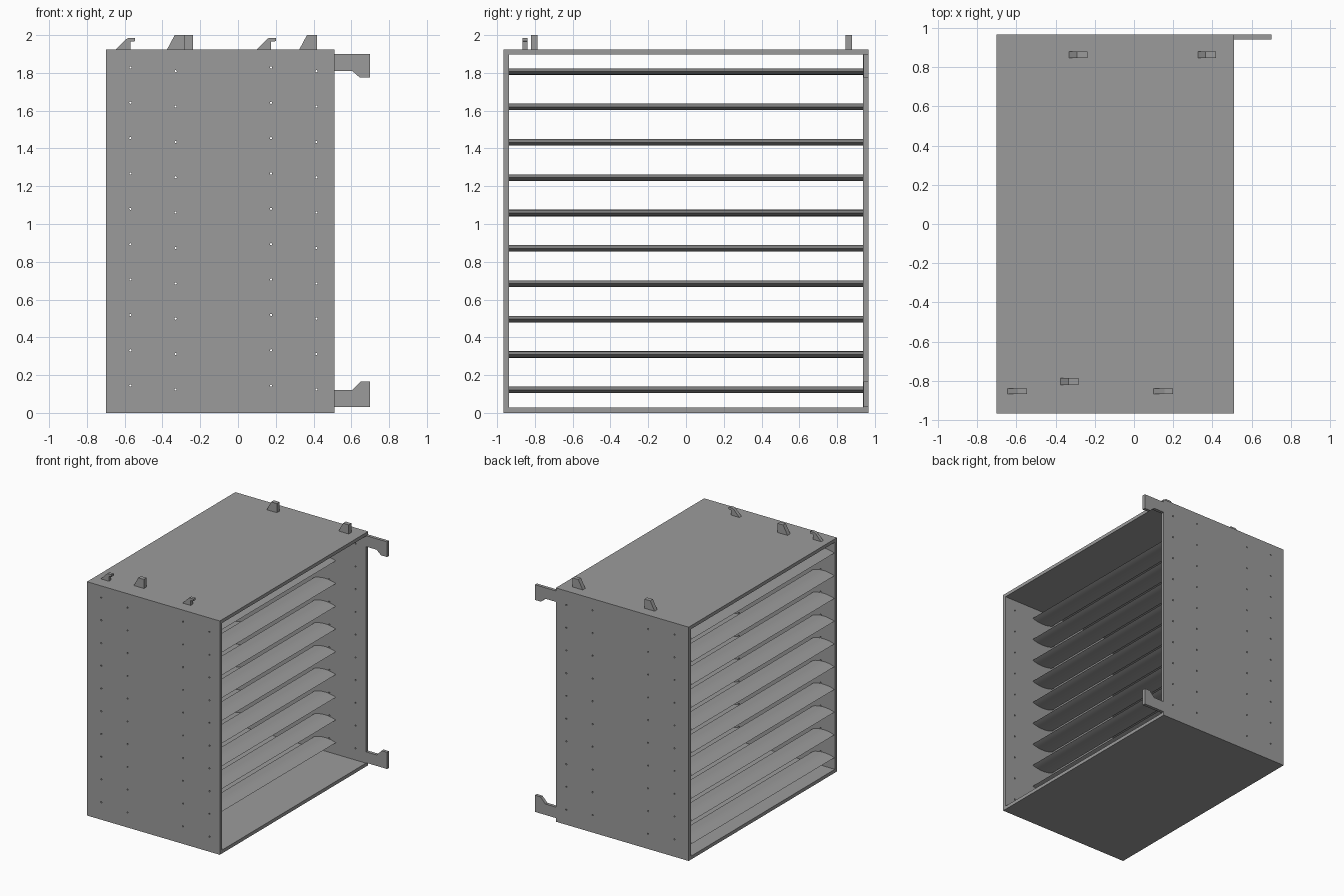
import bpy, bmesh, math

if "Cube" in bpy.data.objects:
    bpy.data.objects.remove(bpy.data.objects["Cube"])

grey = bpy.data.materials.new("steel_grey")
grey.diffuse_color = (0.33, 0.33, 0.33, 1)
grey.use_nodes = True
grey.node_tree.nodes["Principled BSDF"].inputs["Base Color"].default_value = grey.diffuse_color

X0, X1 = -0.70, 0.51      # casing depth
Y, H, T = 0.965, 1.925, 0.028   # half width, height, wall thickness


def finish(name, bm, smooth=False):
    bmesh.ops.recalc_face_normals(bm, faces=bm.faces)
    me = bpy.data.meshes.new(name)
    bm.to_mesh(me)
    bm.free()
    me.materials.append(grey)
    ob = bpy.data.objects.new(name, me)
    bpy.context.collection.objects.link(ob)
    if smooth:
        bpy.ops.object.select_all(action='DESELECT')
        ob.select_set(True)
        bpy.context.view_layer.objects.active = ob
        bpy.ops.object.shade_smooth_by_angle(angle=math.radians(30))
    return ob


def add_prism(bm, pts, y0, y1):
    """Extrude an x-z outline from y0 to y1."""
    a = [bm.verts.new((x, y0, z)) for x, z in pts]
    b = [bm.verts.new((x, y1, z)) for x, z in pts]
    bm.faces.new(a)
    bm.faces.new(b[::-1])
    n = len(pts)
    for i in range(n):
        j = (i + 1) % n
        bm.faces.new((a[i], b[i], b[j], a[j]))


def prism(name, pts, y0, y1, smooth=False):
    bm = bmesh.new()
    add_prism(bm, pts, y0, y1)
    return finish(name, bm, smooth)


def rect(z0, z1):
    return [(X0, z0), (X1, z0), (X1, z1), (X0, z1)]


# top and bottom of the casing
prism("bottom_panel", rect(0, T), -Y, Y)
prism("top_panel", rect(H - T, H), -Y, Y)

# blade rows shared by holes and blades
rows = [1.807 - 0.1872 * i for i in range(10)]

# cutters for the fixing holes
bm = bmesh.new()
for z in rows:
    for x, dz in ((-0.57, 0.022), (-0.33, 0.002), (0.175, 0.022), (0.415, 0.002)):
        ring = [(x + 0.006 * math.cos(k * math.pi / 4),
                 z + dz + 0.006 * math.sin(k * math.pi / 4)) for k in range(8)]
        add_prism(bm, ring, -1.1, 1.1)
cutter = finish("hole_cutter", bm)
cutter.hide_render = True
cutter.hide_viewport = True

# side panels with fixing holes
for name, y0, y1 in (("front_panel", -Y, -Y + T), ("back_panel", Y - T, Y)):
    panel = prism(name, rect(T, H - T), y0, y1)
    mod = panel.modifiers.new("holes", 'BOOLEAN')
    mod.operation = 'DIFFERENCE'
    mod.solver = 'EXACT'
    mod.object = cutter

# two banks of lens-shaped blades
CHORD, HALF = 0.195, 0.0175
N = 10
for bank, x0 in (("outer", X0 + 0.005), ("inner", 0.04)):
    for i, z in enumerate(rows):
        top = [(x0 + CHORD * k / N, z + HALF * math.sin(math.pi * k / N) ** 0.8)
               for k in range(N + 1)]
        low = [(x0 + CHORD * k / N, z - HALF * math.sin(math.pi * k / N) ** 0.8)
               for k in range(N - 1, 0, -1)]
        prism(f"{bank}_blade_{i + 1}", top + low, -Y + T, Y - T, True)

# stacking hooks on the roof
for i, x in enumerate((-0.645, 0.10)):
    prism(f"roof_hook_{i + 1}",
          [(x, H), (x + 0.055, 1.98), (x + 0.065, 1.985), (x + 0.10, 1.985),
           (x + 0.10, 1.968), (x + 0.075, 1.965), (x + 0.075, H)],
          -0.865, -0.838)

# wedge-shaped locating lugs on the roof
for i, (x, y) in enumerate(((-0.375, -0.82), (-0.33, 0.845), (0.325, 0.845))):
    prism(f"roof_lug_{i + 1}",
          [(x, H), (x + 0.04, 2.0), (x + 0.092, 2.0), (x + 0.092, H)],
          y, y + 0.035)

# hooked brackets on the rear edge, mirrored top and bottom
arm = [(0.51, 0.03), (0.70, 0.03), (0.70, 0.167), (0.65, 0.167),
       (0.605, 0.12), (0.51, 0.12)]
prism("lower_bracket", arm, Y - 0.026, Y)
upper = [(0.51, 1.90), (0.70, 1.90), (0.70, 1.775), (0.645, 1.775),
         (0.605, 1.81), (0.51, 1.81)]
prism("upper_bracket", upper, Y - 0.026, Y)
